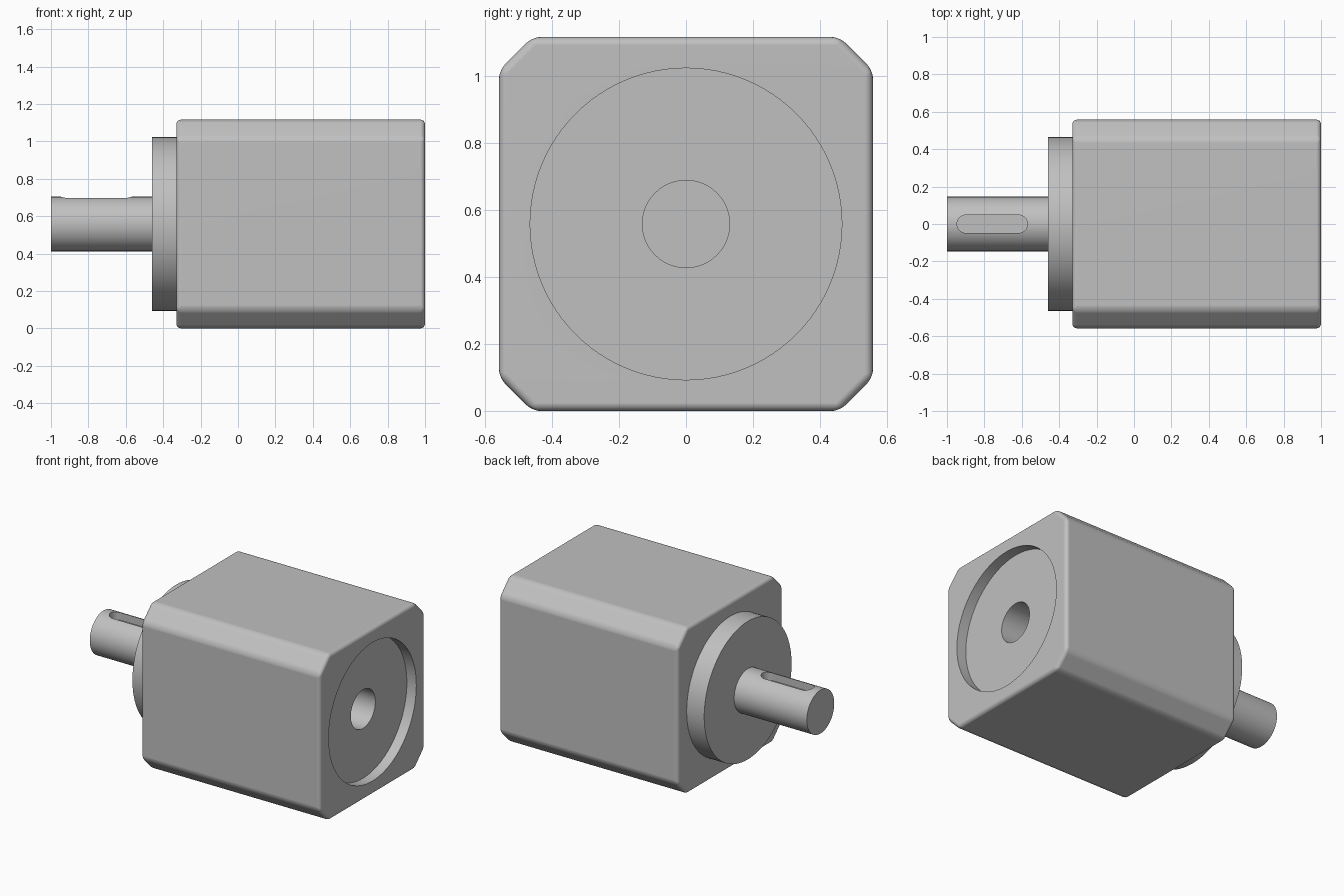
import bpy, bmesh
from math import sin, cos, pi, radians
from mathutils import Vector, Matrix

if "Cube" in bpy.data.objects:
    bpy.data.objects.remove(bpy.data.objects["Cube"])

HALF = 0.558      # half width of the housing, also the shaft axis height
CHAMFER = 0.1
AXIS = Vector((0, 0, HALF))

metal = bpy.data.materials.new("plain_grey")
metal.use_nodes = True
grey = (0.53, 0.53, 0.53, 1)
metal.diffuse_color = grey
metal.node_tree.nodes["Principled BSDF"].inputs["Base Color"].default_value = grey


def finish(bm, name):
    """Turn a bmesh into a named, coloured object."""
    bmesh.ops.recalc_face_normals(bm, faces=bm.faces)
    mesh = bpy.data.meshes.new(name)
    bm.to_mesh(mesh)
    bm.free()
    mesh.materials.append(metal)
    obj = bpy.data.objects.new(name, mesh)
    bpy.context.collection.objects.link(obj)
    return obj


def extrude(name, outline, offset):
    """Prism from a closed outline of 3D points."""
    bm = bmesh.new()
    face = bm.faces.new([bm.verts.new(p) for p in outline])
    new = bmesh.ops.extrude_face_region(bm, geom=[face])["geom"]
    bmesh.ops.translate(bm, vec=offset,
                        verts=[v for v in new if isinstance(v, bmesh.types.BMVert)])
    return finish(bm, name)


def lathe(name, profile, steps=96):
    """Solid of revolution around the x axis from (x, radius) points."""
    bm = bmesh.new()
    rings = []
    for x, r in profile:
        rings.append([bm.verts.new(AXIS + Vector((x, r * cos(2 * pi * i / steps),
                                                 r * sin(2 * pi * i / steps))))
                      for i in range(steps)])
    for a, b in zip(rings, rings[1:]):
        for i in range(steps):
            j = (i + 1) % steps
            bm.faces.new((a[i], a[j], b[j], b[i]))
    bm.faces.new(rings[0])
    bm.faces.new(rings[-1])
    return finish(bm, name)


def activate(obj):
    bpy.ops.object.select_all(action="DESELECT")
    obj.select_set(True)
    bpy.context.view_layer.objects.active = obj


def carve(obj, cutter):
    """Subtract the cutter and remove it."""
    mod = obj.modifiers.new("carve", "BOOLEAN")
    mod.operation = "DIFFERENCE"
    mod.solver = "EXACT"
    mod.object = cutter
    activate(obj)
    bpy.ops.object.modifier_apply(modifier=mod.name)
    bpy.data.objects.remove(cutter)


def smooth(obj):
    activate(obj)
    bpy.ops.object.shade_smooth_by_angle(angle=radians(30))
    mod = obj.modifiers.new("flat_faces", "WEIGHTED_NORMAL")
    mod.keep_sharp = True


# Housing: square block with chamfered long edges, all edges rounded
inner = HALF - CHAMFER
corners = [(HALF, -inner), (HALF, inner), (inner, HALF), (-inner, HALF),
           (-HALF, inner), (-HALF, -inner), (-inner, -HALF), (inner, -HALF)]
housing = extrude("housing", [AXIS + Vector((-0.33, y, z)) for y, z in corners],
                  (1.33, 0, 0))
bevel = housing.modifiers.new("rounded_edges", "BEVEL")
bevel.width = 0.025
bevel.segments = 5
bevel.limit_method = "ANGLE"
bevel.angle_limit = radians(30)
activate(housing)
bpy.ops.object.modifier_apply(modifier=bevel.name)

# Round recess with a central bore in the motor end
carve(housing, lathe("recess_cutter", [(0.55, 0.13), (0.93, 0.13),
                                       (0.93, 0.465), (1.1, 0.465)]))
smooth(housing)

# Centring flange on the output end
flange = lathe("flange", [(-0.46, 0.464), (-0.32, 0.464)])
smooth(flange)

# Output shaft with a rounded keyway on top
shaft = lathe("output_shaft", [(-1, 0.146), (-0.45, 0.146)])
slot = []
for cx, start in ((-0.617, -pi / 2), (-0.898, pi / 2)):
    for i in range(17):
        a = start + pi * i / 16
        slot.append(AXIS + Vector((cx + 0.048 * cos(a), 0.048 * sin(a), 0.087)))
carve(shaft, extrude("keyway_cutter", slot, (0, 0, 0.2)))
smooth(shaft)
